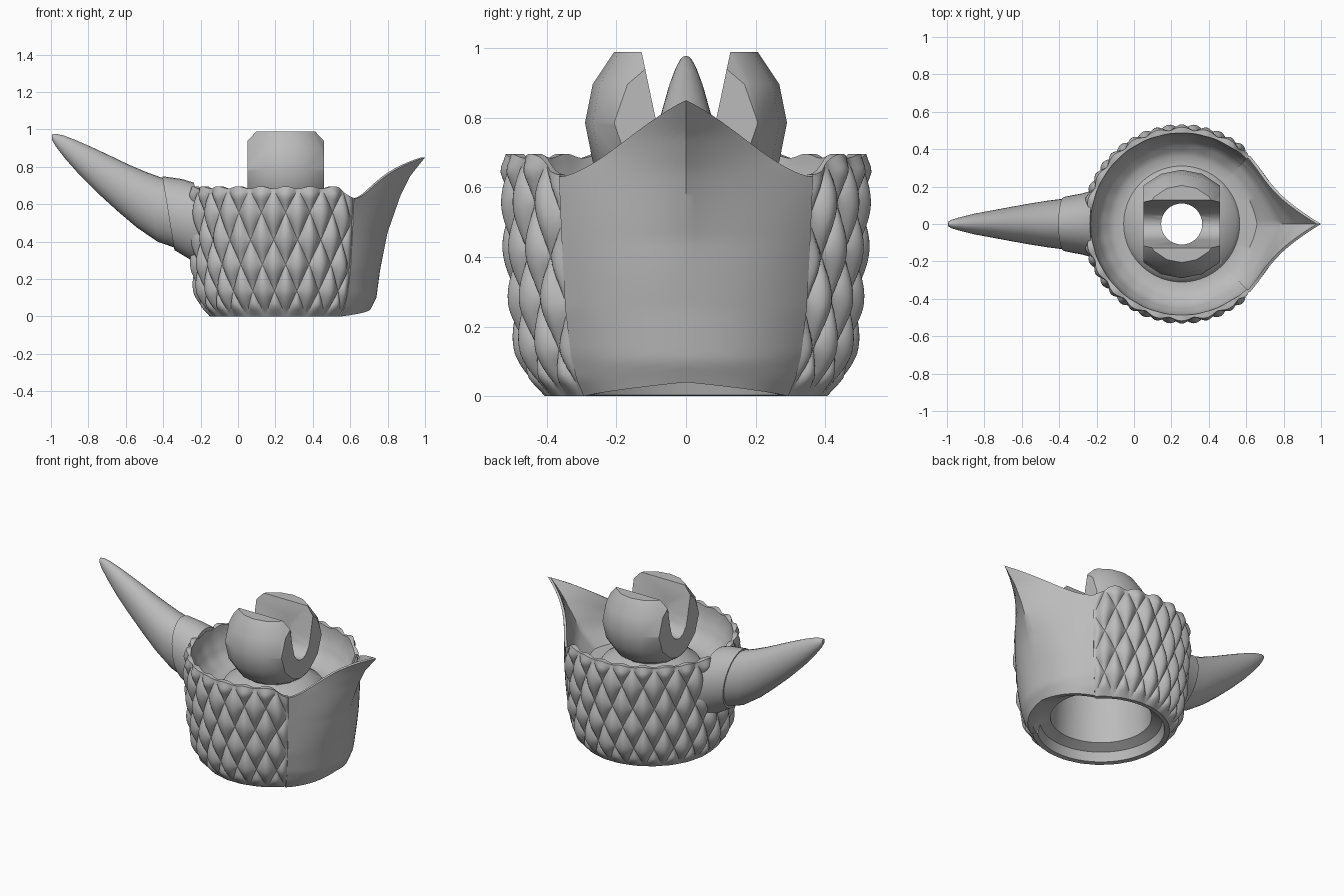
import bpy, bmesh
from math import pi, sin, cos, radians
from mathutils import Vector

if "Cube" in bpy.data.objects:
    bpy.data.objects.remove(bpy.data.objects["Cube"])

grey = bpy.data.materials.new("plain grey")
grey.use_nodes = True
grey.diffuse_color = (0.5, 0.5, 0.5, 1)
grey.node_tree.nodes["Principled BSDF"].inputs["Base Color"].default_value = (0.5, 0.5, 0.5, 1)

CX = 0.255             # axis of the cup
SPOUT = radians(45)    # half angle taken by the spout


def finish(name, bm, angle):
    bmesh.ops.recalc_face_normals(bm, faces=bm.faces)
    mesh = bpy.data.meshes.new(name)
    bm.to_mesh(mesh)
    bm.free()
    mesh.materials.append(grey)
    obj = bpy.data.objects.new(name, mesh)
    bpy.context.collection.objects.link(obj)
    bpy.ops.object.select_all(action='DESELECT')
    obj.select_set(True)
    bpy.context.view_layer.objects.active = obj
    if angle:
        bpy.ops.object.shade_smooth_by_angle(angle=radians(angle))
    return obj


def loft(bm, rings, wrap=False, split=None):
    """Skin a list of closed rings; wrap joins the last ring to the first.
    split(column, row) picks a diagonal to cut a quad along: 1, -1 or 0."""
    loops = [[bm.verts.new(p) for p in ring] for ring in rings]
    pairs = list(zip(loops, loops[1:])) + ([(loops[-1], loops[0])] if wrap else [])
    for row, (a, b) in enumerate(pairs):
        for i in range(len(a)):
            j = (i + 1) % len(a)
            way = split(i, row) if split else 0
            if way == 1:
                parts = [(a[i], a[j], b[j]), (a[i], b[j], b[i])]
            elif way == -1:
                parts = [(a[i], a[j], b[i]), (a[j], b[j], b[i])]
            else:
                parts = [(a[i], a[j], b[j], b[i])]
            for part in parts:
                bm.faces.new(part)
    if not wrap:
        bm.faces.new(loops[0])
        bm.faces.new(loops[-1])


def table(points, x):
    for (x0, y0), (x1, y1) in zip(points, points[1:]):
        if x <= x1:
            return y0 + (y1 - y0) * max(0, x - x0) / (x1 - x0)
    return points[-1][1]


def smooth(x):
    x = min(1, max(0, x))
    return x * x * (3 - 2 * x)


# Cup: scaled wall, drawn-out spout, bowl and hollow base as one skin
WALL = [(0, .405), (.05, .435), (.12, .458), (.25, .48), (.45, .495), (.65, .507), (.7, .5)]
PROW = [(0, .44), (.04, .455), (.1, .485), (.25, .505), (.45, .545), (.65, .615), (.75, .665), (.85, .745)]
BOWL = [(0, .73), (.25, .87), (.6, .935), (1, .97)]
CORE = [(.31, .47), (.29, .5), (.17, .56), (.11, .56), (.11, .42), (.28, .42), (.3, .09), (.36, .06)]
ROWS, STEP, SCALES = 40, 16, 18


def wall_column(theta):
    edge = min(theta - SPOUT, 2 * pi - SPOUT - theta)
    a = theta * 12 / pi
    top = .63 + .06 * smooth(edge / .2) + .006 * cos(a * 2 * pi)

    def at(z, scaled=False):
        r = table(WALL, z)
        if scaled:
            b = z / top * 2.5
            p, q = (a + b + 1e-6) % 1, (a - b + 1e-6) % 1
            bulge = max(0, 16 * p * (1 - p) * q * (1 - q))
            fade = smooth(.15 + z / .1) * smooth(.3 + edge / .15) * (1 - .5 * smooth(1 + (z - top) / .06))
            r += .034 * fade * bulge ** .8
        return r * cos(theta), r * sin(theta)
    return theta, 0, top, at


def spout_column(s):
    u, side = 1 - abs(s), (1 if s >= 0 else -1)

    def at(z, scaled=False):
        r, x = table(WALL, z) + .01, table(PROW, z)
        t = smooth((z - .2) / .5)
        start = Vector((r * cos(SPOUT), r * sin(SPOUT)))
        bend = Vector((x, .2)).lerp(Vector((.49, .205)), t)
        p = start * (1 - u) ** 2 + bend * 2 * u * (1 - u) + Vector((x, 0)) * u * u
        return p.x, p.y * side
    return s * SPOUT, .04 * u, .63 + .22 * (.4 * smooth(u) + .6 * u ** 1.5), at


columns = [wall_column(SPOUT + (2 * pi - 2 * SPOUT) * i / (SCALES * STEP)) for i in range(SCALES * STEP + 1)]
columns += [spout_column(-1 + i / 16) for i in range(33)]


def cup_ring(rule):
    ring = []
    for theta, low, top, at in columns:
        x, y, z = rule(theta, low, top, at)
        ring.append((CX + x, y, z))
    return ring


def outside(t):
    def rule(theta, low, top, at):
        z = low + (top - low) * t
        return *at(z, True), z
    return rule


def inside(t, factor):
    def rule(theta, low, top, at):
        z = .47 + (top - .47) * t
        x, y = at(z)
        return x * factor, y * factor, z
    return rule


def circle(r, z):
    return lambda theta, low, top, at: (r * cos(theta), r * sin(theta), z)


def underside(theta, low, top, at):
    x, y = at(low)
    return x * .93, y * .93, low + .003


def valley(i, row):
    """Cut wall quads along the grooves between scales."""
    if i >= SCALES * STEP or row >= ROWS:
        return 0
    if (i - row) % STEP == 0:
        return 1
    return -1 if (i + row + 1) % STEP == 0 else 0


rings = [cup_ring(outside(j / ROWS)) for j in range(ROWS + 1)]
rings += [cup_ring(inside(1 - k / 10, table(BOWL, 1 - k / 10))) for k in range(11)]
rings += [cup_ring(circle(r, z)) for r, z in CORE]
rings.append(cup_ring(underside))
bm = bmesh.new()
loft(bm, rings, wrap=True, split=valley)
finish("scaled_cup", bm, 40)


# Curved horn and the collar it grows from, lofted from top and bottom edges
def horn(name, sections):
    bm = bmesh.new()
    rings = []
    for tx, tz, bx, bz, w in sections:
        top, bottom = Vector((tx, 0, tz)), Vector((bx, 0, bz))
        mid, half = (top + bottom) / 2, (top - bottom) / 2
        rings.append([mid + half * cos(k * pi / 16) + Vector((0, w * sin(k * pi / 16), 0))
                      for k in range(32)])
    loft(bm, rings)
    finish(name, bm, 35)


horn("horn_collar", [(-.235, .715, -.18, .27, .185), (-.3, .735, -.24, .295, .165),
                     (-.405, .75, -.34, .355, .145)])
horn("horn", [(-.38, .732, -.33, .365, .138), (-.49, .772, -.43, .4, .125),
              (-.58, .81, -.54, .475, .109), (-.67, .853, -.64, .56, .092),
              (-.765, .898, -.75, .66, .073), (-.86, .94, -.85, .76, .055),
              (-.93, .967, -.925, .845, .037), (-.975, .977, -.975, .91, .023),
              (-.993, .975, -.995, .945, .012)])

# Slotted ball clip with flat cheeks and flat top
bm = bmesh.new()
bmesh.ops.create_uvsphere(bm, u_segments=16, v_segments=8, radius=.29)
bmesh.ops.translate(bm, verts=bm.verts, vec=(CX, 0, .785))
for co, no in [((CX + .204, 0, 0), (1, 0, 0)), ((CX - .204, 0, 0), (-1, 0, 0)),
               ((0, 0, .988), (0, 0, 1))]:
    bmesh.ops.bisect_plane(bm, geom=bm.verts[:] + bm.edges[:] + bm.faces[:],
                           plane_co=co, plane_no=no, clear_outer=True)
    bmesh.ops.holes_fill(bm, edges=[e for e in bm.edges if e.is_boundary])
ball = finish("ball_clip", bm, 0)

bm = bmesh.new()
half = [(.134, 1.02), (.09, .81), (.075, .755), (.045, .715), (.015, .70)]
outline = half + [(-y, z) for y, z in half[::-1]]
loft(bm, [[(CX + x, y, z) for y, z in outline] for x in (-.4, .4)])
slot = finish("slot_cutter", bm, 0)

bm = bmesh.new()
bmesh.ops.create_cone(bm, cap_ends=True, segments=32, radius1=.11, radius2=.11, depth=1.2)
bmesh.ops.translate(bm, verts=bm.verts, vec=(CX, 0, .75))
bore = finish("bore_cutter", bm, 0)

for cutter in (slot, bore):
    cutter.hide_render = True
    cut = ball.modifiers.new("cut", 'BOOLEAN')
    cut.operation = 'DIFFERENCE'
    cut.solver = 'EXACT'
    cut.object = cutter
    bpy.ops.object.select_all(action='DESELECT')
    ball.select_set(True)
    bpy.context.view_layer.objects.active = ball
    bpy.ops.object.modifier_apply(modifier=cut.name)
    bpy.data.objects.remove(cutter)
bpy.ops.object.shade_smooth_by_angle(angle=radians(28))
